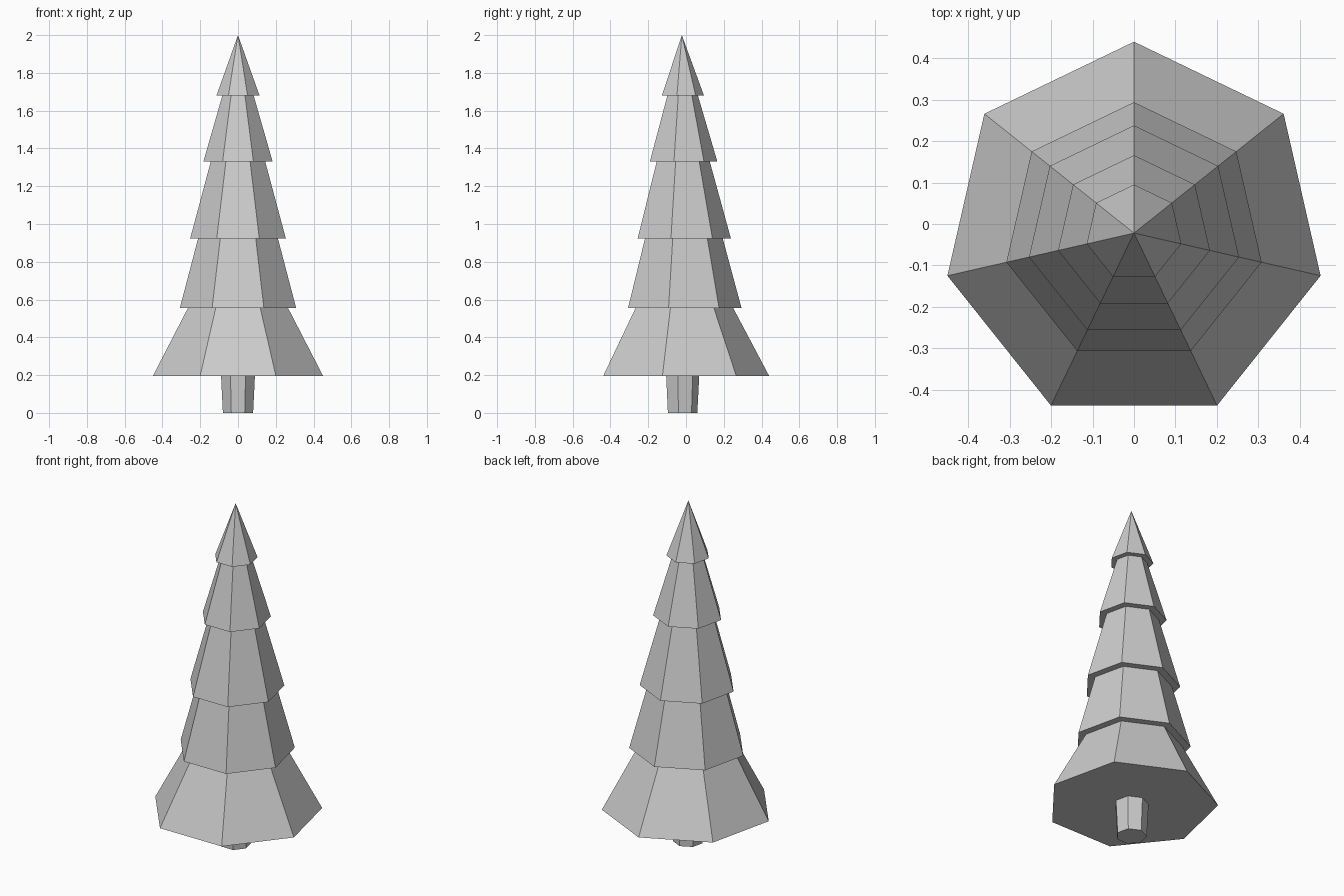
import bpy
import bmesh
from math import cos, sin, tau

if "Cube" in bpy.data.objects:
    bpy.data.objects.remove(bpy.data.objects["Cube"])

SIDES = 7
CENTRE_Y = -0.022


def ring_stack(name, profile):
    """Seven-sided flat-faced solid from (radius, height) pairs, bottom to top."""
    bm = bmesh.new()
    rings = []
    for r, z in profile:
        count = SIDES if r > 0 else 1
        rings.append([bm.verts.new((r * cos(tau / 4 + tau * k / SIDES),
                                    CENTRE_Y + r * sin(tau / 4 + tau * k / SIDES), z))
                      for k in range(count)])
    bm.faces.new(rings[0][::-1])
    for low, high in zip(rings, rings[1:]):
        for k in range(SIDES):
            n = (k + 1) % SIDES
            if len(high) == 1:
                bm.faces.new((low[k], low[n], high[0]))
            else:
                bm.faces.new((low[k], low[n], high[n], high[k]))
    if len(rings[-1]) > 1:
        bm.faces.new(rings[-1])
    bmesh.ops.recalc_face_normals(bm, faces=bm.faces)
    mesh = bpy.data.meshes.new(name)
    bm.to_mesh(mesh)
    bm.free()
    obj = bpy.data.objects.new(name, mesh)
    bpy.context.collection.objects.link(obj)
    return obj


# Trunk, flaring slightly upwards into the foliage
ring_stack("trunk", [(0.082, 0), (0.092, 0.196)])

# Foliage: each tier's narrow top meets the overhanging skirt of the next
ring_stack("foliage", [
    (0.462, 0.196), (0.272, 0.555),
    (0.316, 0.555), (0.217, 0.922),
    (0.260, 0.922), (0.148, 1.33),
    (0.188, 1.33), (0.085, 1.68),
    (0.117, 1.68), (0, 2.0),
])
